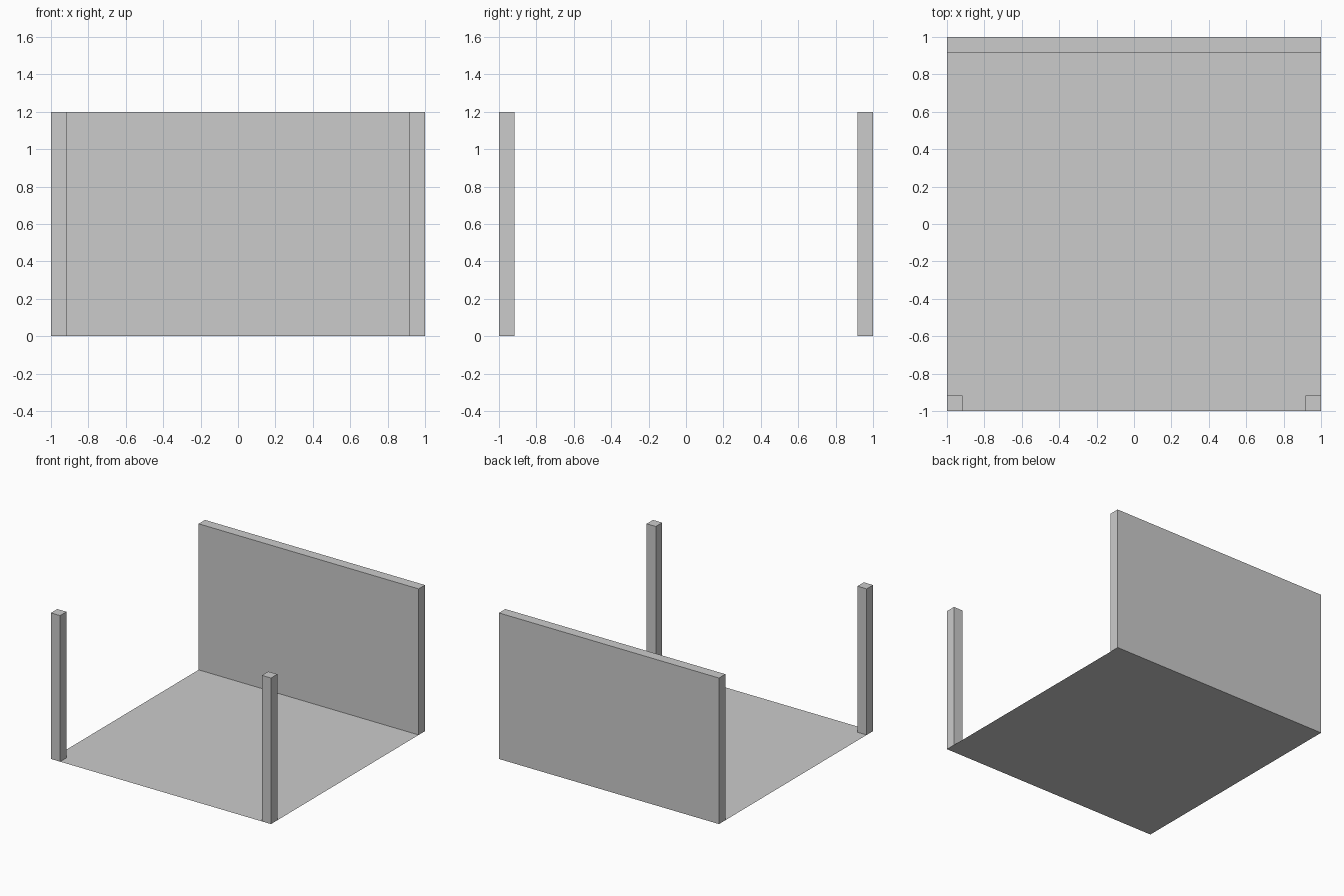
import bpy

if "Cube" in bpy.data.objects:
    bpy.data.objects.remove(bpy.data.objects["Cube"])

T = 0.083   # post and wall thickness
H = 1.2     # overall height


def box(name, size, centre):
    bpy.ops.mesh.primitive_cube_add(size=1, location=centre)
    ob = bpy.context.object
    ob.name = name
    ob.scale = size
    bpy.ops.object.transform_apply(location=False, rotation=False, scale=True)
    return ob


# Floor: a single flat sheet
bpy.ops.mesh.primitive_plane_add(size=2, location=(0, 0, 0))
bpy.context.object.name = "floor"

# Full-width back wall
box("back_wall", (2, T, H), (0, 1 - T / 2, H / 2))

# Front corner posts
for side, sx in (("left", -1), ("right", 1)):
    box(f"front_{side}_post", (T, T, H), (sx * (1 - T / 2), -1 + T / 2, H / 2))
